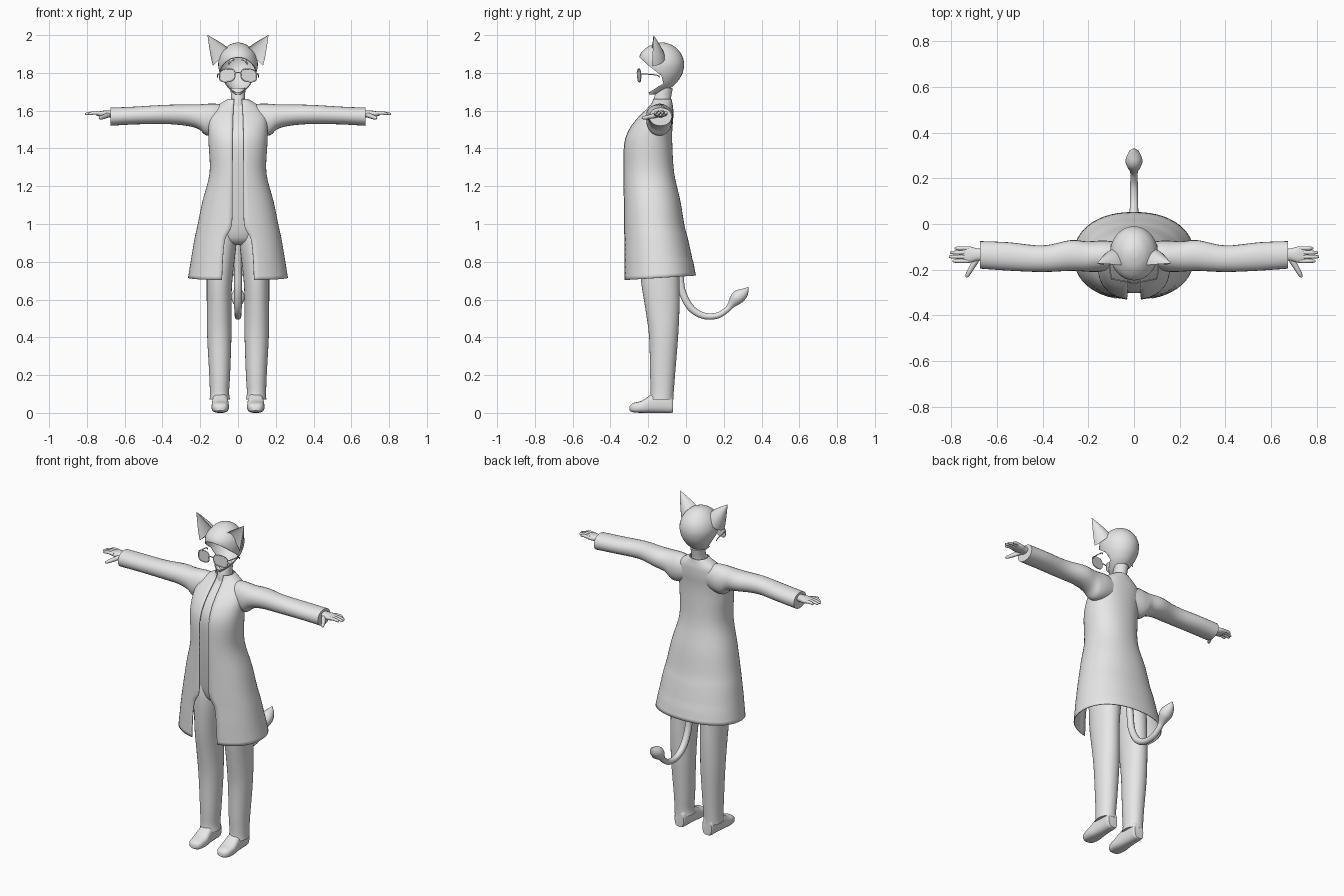
import bpy, bmesh, math
from mathutils import Vector

if "Cube" in bpy.data.objects:
    bpy.data.objects.remove(bpy.data.objects["Cube"], do_unlink=True)

grey = bpy.data.materials.new("plain_grey")
grey.use_nodes = True
grey.diffuse_color = (0.8, 0.8, 0.8, 1)
grey.node_tree.nodes["Principled BSDF"].inputs["Base Color"].default_value = (0.8, 0.8, 0.8, 1)


def add_object(name, data):
    data.materials.append(grey)
    ob = bpy.data.objects.new(name, data)
    bpy.context.scene.collection.objects.link(ob)
    return ob


def smooth_rows(rows, steps=4):
    """Catmull-Rom interpolation of rows of numbers."""
    out = []
    for i in range(len(rows) - 1):
        a, b, c, d = (rows[max(i - 1, 0)], rows[i], rows[i + 1], rows[min(i + 2, len(rows) - 1)])
        for k in range(steps):
            t = k / steps
            out.append([q + 0.5 * t * (r - p + t * (2 * p - 5 * q + 4 * r - s + t * (3 * (q - r) + s - p)))
                        for p, q, r, s in zip(a, b, c, d)])
    return out + [list(rows[-1])]


def spow(v, e):
    return math.copysign(abs(v) ** (2 / e), v)


def ring(w, h, e=2.0, n=32, gap=0.0):
    """Superellipse points (u, v), starting at the front; gap leaves an opening there."""
    if gap:
        a0 = math.asin(min(gap / w, 0.9) ** (e / 2))
        angles = [a0 + (2 * math.pi - 2 * a0) * i / n for i in range(n + 1)]
    else:
        angles = [2 * math.pi * i / n for i in range(n)]
    return [(w * spow(math.sin(a), e), -h * spow(math.cos(a), e)) for a in angles]


def loft(name, rings, closed=True, caps=True, sharp=40):
    bm = bmesh.new()
    vs = [[bm.verts.new(p) for p in r] for r in rings]
    n = len(vs[0])
    for a, b in zip(vs, vs[1:]):
        for i in range(n if closed else n - 1):
            j = (i + 1) % n
            bm.faces.new((a[i], a[j], b[j], b[i]))
    if caps:
        bm.faces.new(vs[0][::-1])
        bm.faces.new(vs[-1])
    bmesh.ops.recalc_face_normals(bm, faces=bm.faces)
    me = bpy.data.meshes.new(name)
    bm.to_mesh(me)
    bm.free()
    for p in me.polygons:
        p.use_smooth = True
    me.set_sharp_from_angle(angle=math.radians(sharp))
    return add_object(name, me)


def upright(name, rows, e=2.0, cx=0.0, **kw):
    """Rows of z, half width, front y, back y, and x offset."""
    rings = []
    for z, w, yf, yb, dx in smooth_rows([tuple(r) + (0,) * (5 - len(r)) for r in rows]):
        rings.append([(cx + dx + u, (yf + yb) / 2 + v, z) for u, v in ring(w, (yb - yf) / 2, e)])
    return loft(name, rings, **kw)


def tube(name, rows, steps=4, sides=3, cyclic=False):
    """Round tube through rows of x, y, z, radius."""
    cu = bpy.data.curves.new(name, "CURVE")
    cu.dimensions = "3D"
    cu.bevel_depth = 1
    cu.bevel_resolution = sides
    cu.use_fill_caps = True
    pts = smooth_rows(rows, steps) if steps > 1 else rows
    sp = cu.splines.new("POLY")
    sp.points.add(len(pts) - 1)
    for p, (x, y, z, r) in zip(sp.points, pts):
        p.co = (x, y, z, 1)
        p.radius = r
    sp.use_cyclic_u = cyclic
    sp.use_smooth = True
    return add_object(name, cu)


# Long coat, open down the front: z, half width, front y, back y, opening
coat_rows = [(.715, .262, -.33, .05, .085), (.82, .245, -.33, .03, .08), (.92, .228, -.328, .008, .068),
             (.99, .213, -.328, -.01, .034), (1.12, .186, -.328, -.032, .03), (1.27, .148, -.33, -.065, .03),
             (1.42, .153, -.327, -.075, .03), (1.5, .155, -.3, -.075, .028), (1.56, .152, -.255, -.07, .026),
             (1.61, .125, -.205, -.07, .024), (1.64, .085, -.18, -.075, .022), (1.66, .052, -.175, -.078, .02)]
rings = []
for z, w, yf, yb, gap in smooth_rows(coat_rows):
    rings.append([(u, (yf + yb) / 2 + v, z + (0.012 * v / 0.19 if z < 0.8 else 0))
                  for u, v in ring(w, (yb - yf) / 2, 2.2, 48, gap)])
coat = loft("coat", rings, closed=False, caps=False)
thick = coat.modifiers.new("cloth", "SOLIDIFY")
thick.thickness = 0.005
thick.offset = 0

# Torso inside the coat, and neck
upright("shirt", [(.89, .06, -.2, -.07), (.93, .13, -.245, -.045), (1.1, .148, -.275, -.05),
                  (1.27, .13, -.295, -.08), (1.42, .135, -.302, -.09), (1.5, .13, -.275, -.09),
                  (1.56, .12, -.23, -.09), (1.61, .09, -.185, -.09), (1.65, .045, -.165, -.09)], 2.2)
upright("neck", [(1.59, .05, -.18, -.082), (1.66, .038, -.172, -.08), (1.72, .04, -.15, -.07)])

# Hollow head, with the face cut open below the brow
head = upright("head", [(1.685, .012, -.195, -.165), (1.7, .032, -.198, -.115), (1.73, .06, -.21, -.068),
                        (1.76, .08, -.225, -.04), (1.8, .097, -.238, -.018), (1.85, .105, -.247, -.01),
                        (1.9, .092, -.242, -.025), (1.94, .058, -.2, -.062), (1.957, .025, -.155, -.1),
                        (1.96, .005, -.13, -.12)])
shell = head.modifiers.new("shell", "SOLIDIFY")
shell.thickness = 0.004
profile = [(-.26, 1.895), (-.2, 1.84), (-.13, 1.785), (-.12, 1.745), (-.19, 1.7), (-.3, 1.675), (-.3, 1.895)]
cutter = loft("face_cutter", [[(x, y, z) for y, z in profile] for x in (-.2, .2)])
cutter.hide_render = True
cutter.hide_viewport = True
cutter.display_type = "WIRE"
cut = head.modifiers.new("face_opening", "BOOLEAN")
cut.operation = "DIFFERENCE"
cut.solver = "EXACT"
cut.object = cutter

# Parts made once for each side
for side, s in (("left", 1), ("right", -1)):
    # Ear: crescent section narrowing to the tip
    base, tip = Vector((s * .09, -.18, 1.882)), Vector((s * .161, -.172, 2.0))
    rings = []
    for k in range(9):
        t = k / 8
        size = max(1 - t ** 1.2, 0.01)
        rings.append([base.lerp(tip, t) + Vector((s * .042 * u, .07 * (v if v > 0 else -.3 * v), -.045 * u)) * size
                      for u, v in ring(1, 1, 2, 24)])
    loft(side + "_ear", rings)

    # Sleeve: x, centre y, half depth, centre z, half height
    rings = []
    for x, y, hy, z, hz in smooth_rows([(.04, -.13, .045, 1.565, .06), (.12, -.138, .065, 1.555, .082),
                                        (.17, -.142, .068, 1.553, .083), (.21, -.142, .066, 1.568, .065),
                                        (.28, -.138, .067, 1.577, .056), (.4, -.152, .058, 1.58, .05),
                                        (.55, -.142, .062, 1.574, .047), (.675, -.135, .06, 1.568, .048)]):
        rings.append([(s * x, y + u, z + v) for u, v in ring(hy, hz, 2.1, 24)])
    loft(side + "_sleeve", rings)

    # Hand
    rings = []
    for x, hy, hz in smooth_rows([(.65, .024, .02), (.69, .028, .018), (.72, .036, .016), (.75, .034, .01)], 3):
        rings.append([(s * x, -.134 + u, 1.583 + v) for u, v in ring(hy, hz, 2.3, 20)])
    loft(side + "_palm", rings)
    for i, end in enumerate((.795, .81, .806, .785)):
        y = -.162 + .0185 * i
        tube(f"{side}_finger_{i + 1}", [(s * .725, y, 1.586, .009), (s * .765, y, 1.588, .009),
                                        (s * (end - .008), y, 1.583, .007), (s * end, y, 1.582, .003)], 2)
    tube(side + "_thumb", [(s * .685, -.15, 1.578, .013), (s * .71, -.19, 1.568, .012),
                           (s * .728, -.222, 1.562, .009), (s * .735, -.233, 1.56, .003)], 3)

    # Trouser leg
    upright(side + "_trouser_leg", [(1.0, .07, -.24, -.05, -.02), (.9, .078, -.25, -.035, -.012),
                                    (.7, .068, -.238, -.035, 0), (.55, .065, -.215, -.035, .002),
                                    (.4, .064, -.195, -.042, .001), (.2, .055, -.19, -.058, -.001),
                                    (.11, .051, -.187, -.065, 0), (.07, .054, -.192, -.066, -.002)], 2.1, s * .098) \
        if s > 0 else upright(side + "_trouser_leg", [(1.0, .07, -.24, -.05, .02), (.9, .078, -.25, -.035, .012),
                                    (.7, .068, -.238, -.035, 0), (.55, .065, -.215, -.035, -.002),
                                    (.4, .064, -.195, -.042, -.001), (.2, .055, -.19, -.058, .001),
                                    (.11, .051, -.187, -.065, 0), (.07, .054, -.192, -.066, .002)], 2.1, s * .098)

    # Shoe: y, half width, bottom, top
    rings = []
    for y, w, lo, hi in smooth_rows([(-.298, .018, .012, .036), (-.28, .038, .003, .052), (-.23, .046, 0, .066),
                                     (-.18, .042, 0, .1), (-.12, .038, 0, .12), (-.08, .036, 0, .11),
                                     (-.068, .03, .004, .09)], 3):
        rings.append([(s * .094 + u, y, (lo + hi) / 2 + v) for u, v in ring(w, (hi - lo) / 2, 2.8, 24)])
    loft(side + "_shoe", rings)

    # Spectacles: lens, rim and temple, plus the brow behind
    outline = [(s * (.057 + u), -.256 + .25 * abs(u + .042) ** 1.1, 1.787 + v - .1 * u)
               for u, v in ring(.042, .034, 2.8, 28)]
    loft(side + "_lens", [[(x, y + d, z) for x, y, z in outline] for d in (0, .003)])
    tube(side + "_rim", [(x, y, z, .0028) for x, y, z in outline], 1, 1, True)
    tube(side + "_temple", [(s * .099, -.235, 1.795, .003), (s * .106, -.2, 1.793, .003),
                            (s * .108, -.15, 1.787, .003), (s * .108, -.14, 1.775, .003)], 3, 1)
    tube(side + "_brow", [(s * .018, -.19, 1.868, .004), (s * .036, -.188, 1.868, .007),
                          (s * .05, -.18, 1.845, .003)], 3, 1)

tube("spectacle_bridge", [(-.016, -.256, 1.797, .003), (0, -.26, 1.803, .003), (.016, -.256, 1.797, .003)], 3, 1)

# Tail with a pointed tuft
tube("tail", [(0, -.06, .92, .02), (0, -.035, .76, .02), (0, -.022, .65, .02), (0, .022, .56, .02),
              (0, .09, .515, .018), (0, .165, .515, .017), (0, .215, .545, .016), (0, .237, .57, .02),
              (0, .27, .608, .037), (0, .305, .635, .028), (0, .33, .665, .002)], 5, 3)
